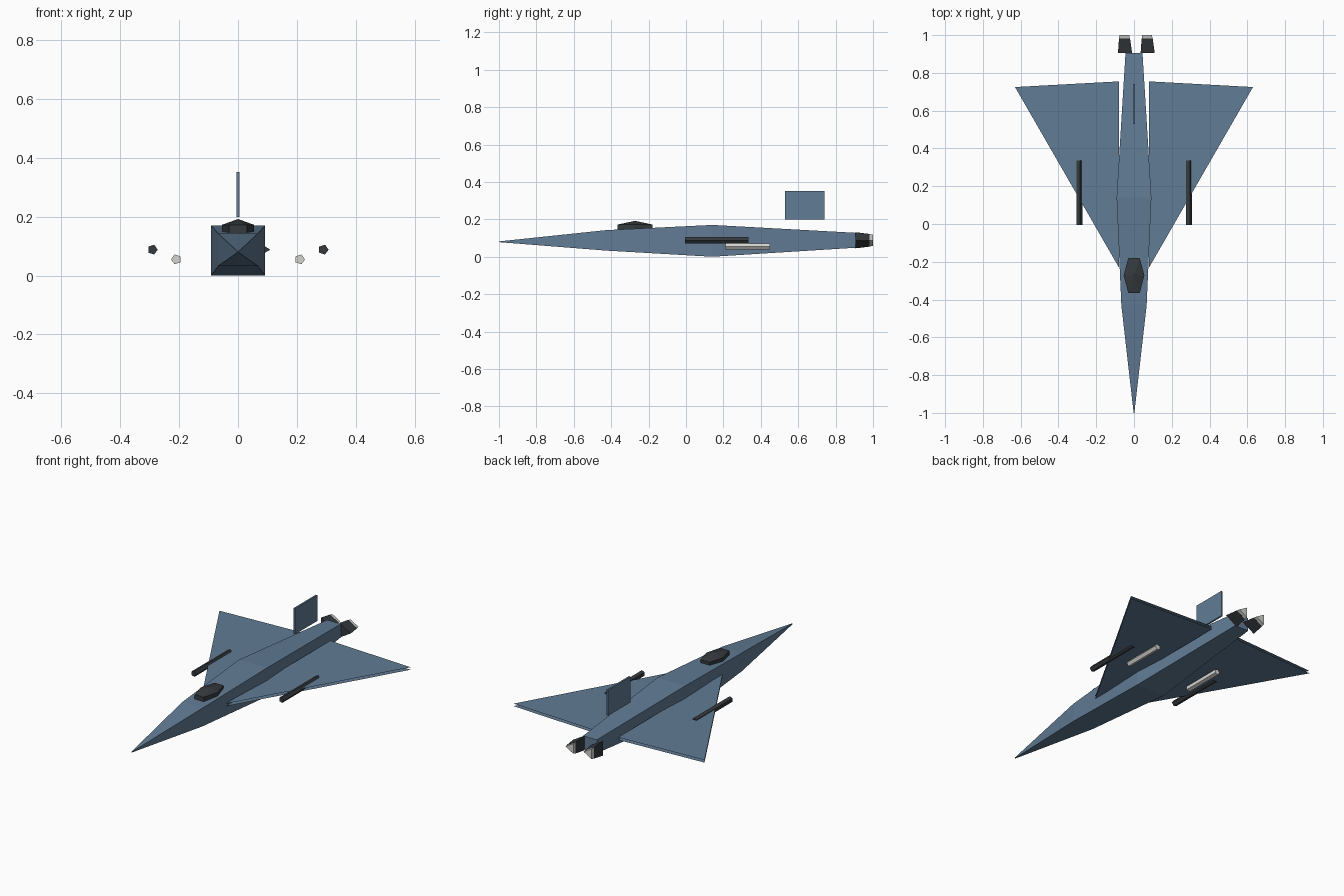
import bpy
from math import cos, sin, tau

cube = bpy.data.objects.get("Cube")
if cube:
    bpy.data.objects.remove(cube)


def material(name, colour):
    m = bpy.data.materials.new(name)
    m.use_nodes = True
    m.diffuse_color = (*colour, 1)
    m.node_tree.nodes["Principled BSDF"].inputs["Base Color"].default_value = (*colour, 1)
    return m


BLUE = material("slate blue", (0.12, 0.20, 0.30))
DARK = material("charcoal", (0.035, 0.042, 0.048))
LIGHT = material("light grey", (0.65, 0.65, 0.62))


def add(name, verts, faces, mat):
    mesh = bpy.data.meshes.new(name)
    mesh.from_pydata(verts, [], faces)
    mesh.materials.append(mat)
    obj = bpy.data.objects.new(name, mesh)
    bpy.context.collection.objects.link(obj)
    return obj


def loft(name, rings, mat):
    """Skin a list of equal rings, front to back, and cap both ends."""
    n = len(rings[0])
    faces = [list(range(n)), list(range(len(rings) * n - 1, (len(rings) - 1) * n - 1, -1))]
    for r in range(len(rings) - 1):
        for i in range(n):
            a, b = r * n + i, r * n + (i + 1) % n
            faces.append((b, a, a + n, b + n))
    return add(name, [v for ring in rings for v in ring], faces, mat)


def ring(x, y, z, radius, sides, side=1):
    """Polygon across the y axis with one corner pointing to side * x."""
    return [(x + side * radius * cos(tau * i / sides), y, z + side * radius * sin(tau * i / sides))
            for i in range(sides)]


def box_ring(y, half, low, high):
    return [(half, y, low), (half, y, high), (-half, y, high), (-half, y, low)]


# Four-sided tapering fuselage
loft("fuselage", [box_ring(-1, 0.002, 0.078, 0.082),
                  box_ring(-0.43, 0.067, 0.033, 0.142),
                  box_ring(0.14, 0.092, 0, 0.17),
                  box_ring(0.905, 0.045, 0.048, 0.128)], BLUE)

# Tail fin, standing clear of the body
loft("tail_fin", [box_ring(y, 0.005, 0.198, 0.352) for y in (0.53, 0.74)], BLUE)

# Canopy: hexagonal rim under a shallow peak
outline = [(-0.03, -0.365), (0.03, -0.365), (0.055, -0.272),
           (0.03, -0.18), (-0.03, -0.18), (-0.055, -0.272)]
rim = [(x, y, z) for z in (0.145, 0.172) for x, y in outline]
sides = [(i, (i + 1) % 6, (i + 1) % 6 + 6, i + 6) for i in range(6)]
peak = [(i + 6, (i + 1) % 6 + 6, 12) for i in range(6)]
add("canopy", rim + [(0, -0.272, 0.192)], sides + peak + [range(5, -1, -1)], DARK)

for side, label in ((1, "left"), (-1, "right")):
    # Delta wing: upper and lower skins with open edges
    plan = [(0.08, -0.23), (0.63, 0.725), (0.08, 0.755)]
    skins = [(side * x, y, z) for z in (0.095, 0.08) for x, y in plan]
    faces = [(0, 1, 2), (5, 4, 3)] if side > 0 else [(2, 1, 0), (3, 4, 5)]
    add(label + "_wing", skins, faces, BLUE)

    # Wing pod and the store below the wing
    x = side * 0.29
    loft(label + "_pod", [ring(x, y, 0.088, 0.0175, 5) for y in (-0.005, 0.335)], DARK)
    x = side * 0.21
    loft(label + "_store", [ring(x, y, 0.055, 0.0175, 5, side) for y in (0.21, 0.45)], LIGHT)

    # Three-sided engine nozzle with a pale end
    x = side * 0.06
    loft(label + "_nozzle", [ring(x, 0.905, 0.088, 0.05, 3), ring(x, 0.982, 0.088, 0.039, 3)], DARK)
    loft(label + "_exhaust", [ring(x, 0.982, 0.088, 0.038, 3), ring(x, 1, 0.088, 0.035, 3)], LIGHT)
